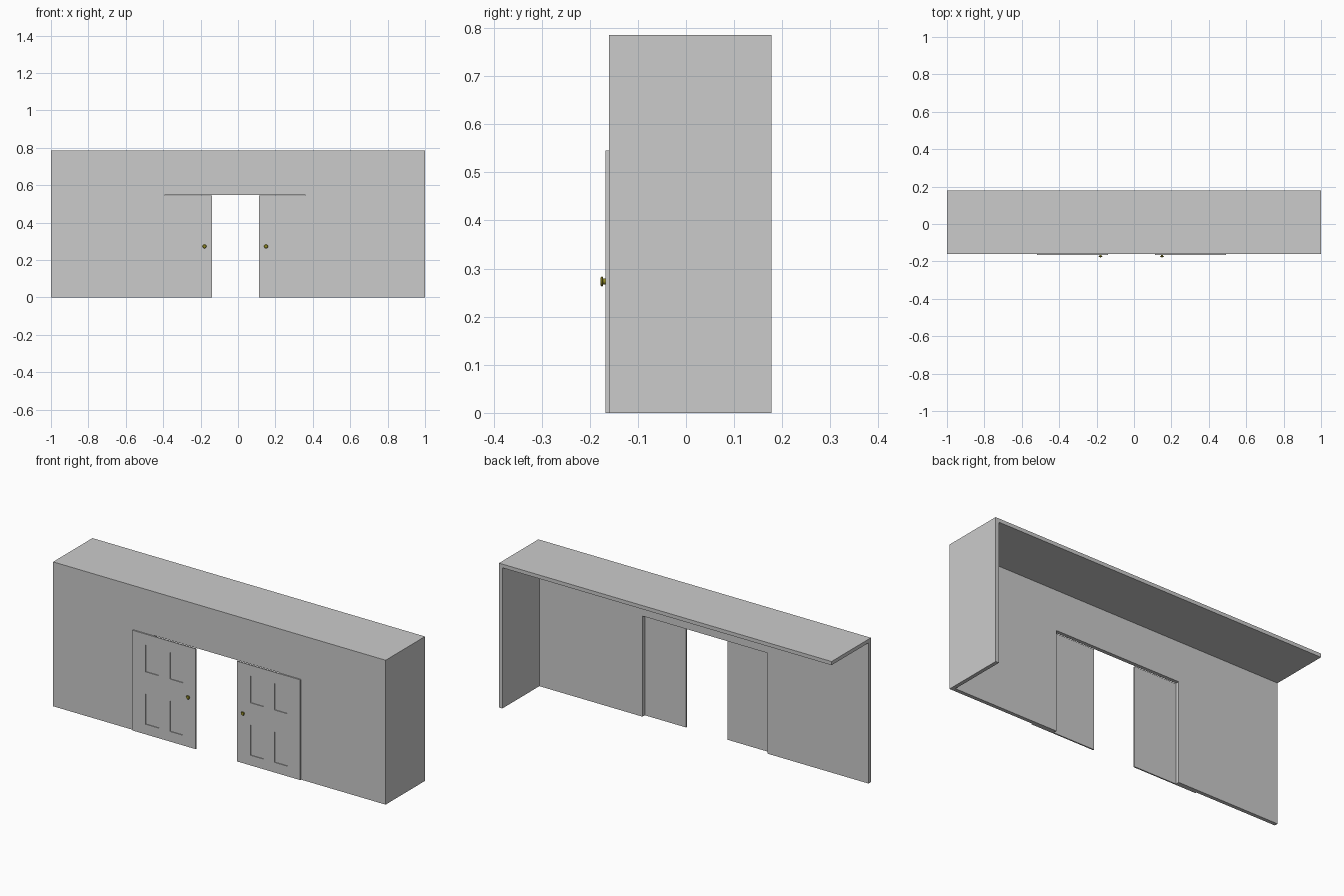
import bpy, bmesh
from mathutils import Vector

if "Cube" in bpy.data.objects:
    bpy.data.objects.remove(bpy.data.objects["Cube"])

FRONT, BACK, TOP = -0.16, 0.178, 0.785      # shell extents
OPEN_L, OPEN_R, OPEN_H = -0.392, 0.36, 0.547  # doorway
DOOR_W, DOOR_T, RECESS = 0.38, 0.007, 0.004


def add_object(name, bm):
    bmesh.ops.recalc_face_normals(bm, faces=bm.faces)
    mesh = bpy.data.meshes.new(name)
    bm.to_mesh(mesh)
    bm.free()
    ob = bpy.data.objects.new(name, mesh)
    bpy.context.collection.objects.link(ob)
    return ob


# Wall shell: front with doorway, one end wall, roof; thickened inwards
def make_shell():
    bm = bmesh.new()
    outline = [(-1, 0), (OPEN_L, 0), (OPEN_L, OPEN_H), (OPEN_R, OPEN_H),
               (OPEN_R, 0), (1, 0), (1, TOP), (-1, TOP)]
    f = [bm.verts.new((x, FRONT, z)) for x, z in outline]
    b_low, b_right, b_left = [bm.verts.new((x, BACK, z))
                              for x, z in ((1, 0), (1, TOP), (-1, TOP))]
    bm.faces.new(f)
    bm.faces.new((f[5], b_low, b_right, f[6]))
    bm.faces.new((f[7], f[6], b_right, b_left))
    mesh = bpy.data.meshes.new("wall_shell")
    bm.to_mesh(mesh)
    bm.free()
    ob = bpy.data.objects.new("wall_shell", mesh)
    bpy.context.collection.objects.link(ob)
    mod = ob.modifiers.new("thickness", 'SOLIDIFY')
    mod.thickness = 0.02
    mod.offset = -1
    mod.use_even_offset = True
    mod.use_quality_normals = True


# Sliding door with four recessed panels
def make_door(name, x0):
    bm = bmesh.new()
    xs = [0, 0.08, 0.16, 0.225, 0.305, DOOR_W]
    zs = [0, 0.055, 0.22, 0.34, 0.485, 0.545]
    grid = [[bm.verts.new((x0 + x, FRONT - DOOR_T, z)) for x in xs] for z in zs]
    panels = []
    for j in range(5):
        for i in range(5):
            face = bm.faces.new((grid[j][i], grid[j][i + 1],
                                 grid[j + 1][i + 1], grid[j + 1][i]))
            if i in (1, 3) and j in (1, 3):
                panels.append(face)
    # back and sides
    rim = [e for e in bm.edges if e.is_boundary]
    ext = bmesh.ops.extrude_edge_only(bm, edges=rim)["geom"]
    bmesh.ops.translate(bm, vec=(0, DOOR_T, 0),
                        verts=[g for g in ext if isinstance(g, bmesh.types.BMVert)])
    bmesh.ops.holes_fill(bm, edges=[e for e in bm.edges if e.is_boundary], sides=0)
    # panel recesses
    for face in bmesh.ops.extrude_discrete_faces(bm, faces=panels)["faces"]:
        bmesh.ops.translate(bm, vec=(0, RECESS, 0), verts=face.verts)
    add_object(name, bm)


# Turned door knob: profile of (radius, distance out from the door)
def make_knob(name, x, mat):
    bm = bmesh.new()
    profile = [(0, 0), (0.006, 0), (0.006, 0.005), (0.0095, 0.006),
               (0.0105, 0.008), (0.008, 0.0105), (0, 0.011)]
    vs = [bm.verts.new((r, -d, 0)) for r, d in profile]
    es = [bm.edges.new(p) for p in zip(vs, vs[1:])]
    bmesh.ops.spin(bm, geom=vs + es, cent=(0, 0, 0), axis=(0, 1, 0),
                   angle=6.283185307, steps=16)
    bmesh.ops.remove_doubles(bm, verts=bm.verts, dist=0.0001)
    ob = add_object(name, bm)
    ob.location = Vector((x, FRONT - DOOR_T, 0.273))
    ob.data.materials.append(mat)


brass = bpy.data.materials.new("brass")
brass.diffuse_color = (0.3, 0.27, 0.02, 1)
brass.use_nodes = True
brass.node_tree.nodes["Principled BSDF"].inputs["Base Color"].default_value = brass.diffuse_color

make_shell()
for side, x0, knob_x in (("left", -0.518, -0.179), ("right", 0.111, 0.150)):
    make_door(side + "_door", x0)
    make_knob(side + "_knob", knob_x, brass)
